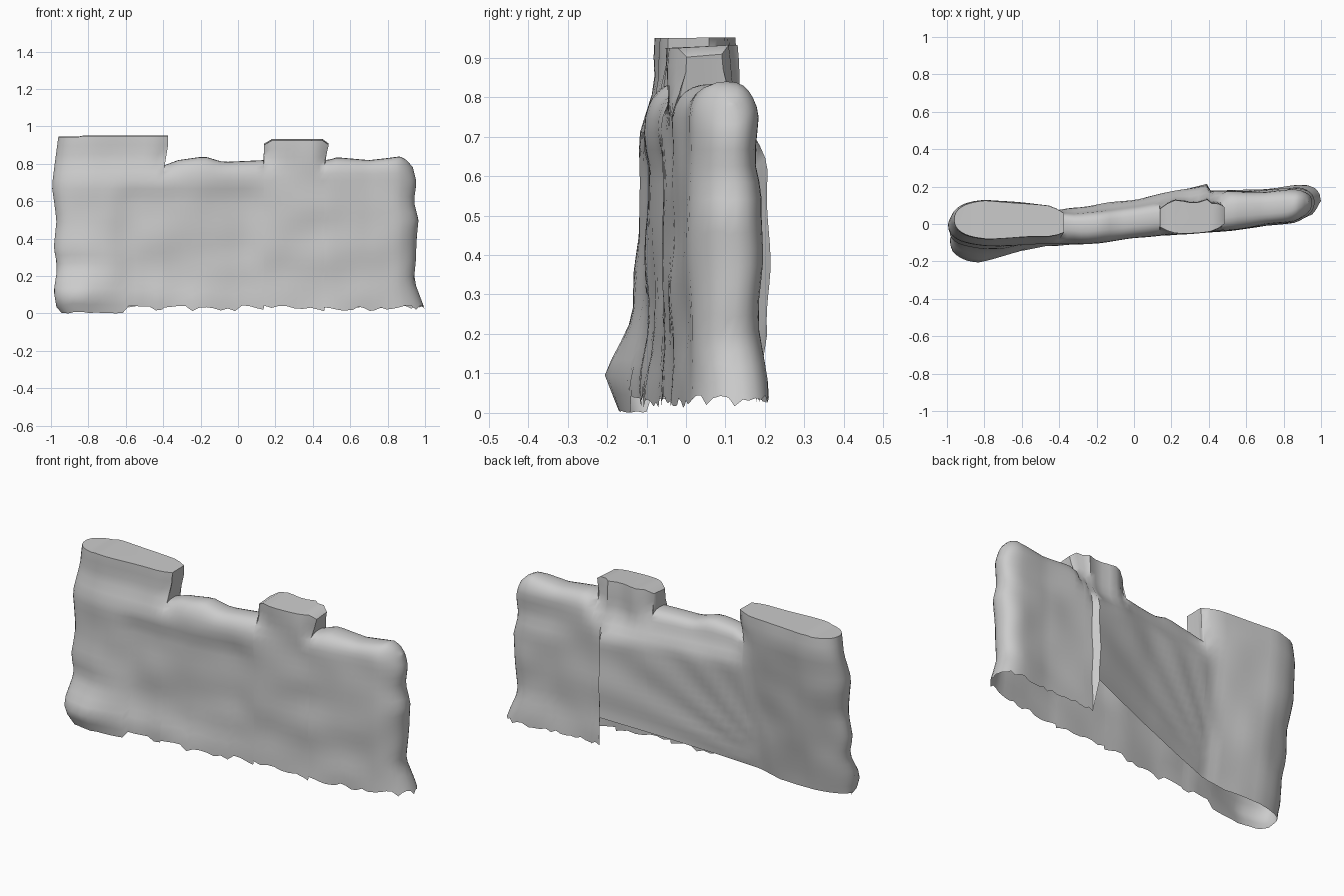
import bpy, bmesh, math, random
from mathutils import Vector, noise

if "Cube" in bpy.data.objects:
    bpy.data.objects.remove(bpy.data.objects["Cube"])

random.seed(4)


def interp(pts, t):
    """Piecewise-linear lookup in a short profile."""
    if t <= pts[0][0]:
        return pts[0][1]
    for (a, p), (b, q) in zip(pts, pts[1:]):
        if t <= b:
            return p + (q - p) * (t - a) / (b - a)
    return pts[-1][1]


def ramp(a, b, t):
    """Smooth 0..1 step between a and b (either order)."""
    k = min(1, max(0, (t - a) / (b - a)))
    return k * k * (3 - 2 * k)


# Plan and elevation profiles, read along x
FRONT = [(-1, -.095), (-.8, -.115), (-.4, -.115), (-.2, -.1), (0, -.073), (.2, -.055),
         (.5, -.035), (.7, -.005), (.85, .012), (.95, .04)]
BACK = [(-1, .105), (-.8, .133), (-.6, .112), (-.45, .10), (0, .145), (.395, .21), (.405, .172),
        (.7, .175), (.95, .2)]
TOP = [(-.4, .79), (-.32, .82), (-.18, .84), (-.08, .81), (.14, .82), (.48, .82), (.53, .835),
       (.7, .82), (.88, .84), (.92, .82), (.97, .76)]
# End outlines and forward-flaring foot, read along z
LEFT_X = [(0, -.94), (.03, -.97), (.12, -.985), (.25, -.965), (.35, -.985), (.5, -.97),
          (.68, -.995), (.8, -.98), (.95, -.96)]
RIGHT_X = [(.02, 1.0), (.1, .97), (.18, .94), (.27, .95), (.4, .955), (.5, .965), (.6, .94),
           (.7, .955), (.8, .93), (.9, .92)]
FOOT = [(0, .055), (.1, .092), (.25, .015), (.34, .02), (.45, .005), (.6, 0)]
RIGHT_WAVE = [(.06, .02), (.2, -.005), (.35, .002), (.55, .0), (.64, -.02), (.76, .003)]
Z_LOW = .71
ROWS, CAP = 16, 7


def bump(x, z, seed):
    return .013 * noise.noise(Vector((x * 4.5, seed, z * 5.5)))


def front_y(x, z):
    y = interp(FRONT, x) - min(1, max(0, (-.48 - x) / .35)) * interp(FOOT, z)
    # shallow recess under the parapet course, set-back of the raised block
    y += .016 * ramp(-.7, -.55, x) * ramp(.2, 0, x) * ramp(.05, .2, z) * ramp(.7, .62, z)
    y += .042 * ramp(.68, .86, z) * ramp(-.25, -.4, x)
    return y + bump(x, z, 1.7)


def back_y(x, z):
    lean = .12 * min(1, max(0, (.4 - x) / .85)) + .03 * ramp(-.65, -.95, x)
    y = interp(BACK, x) - lean * max(0, 1 - z / .85)
    # rear sheet meets the thinner parapet near the top
    y -= .045 * ramp(.64, .76, z) * ramp(-.5, -.3, x) * ramp(.42, .25, x)
    y -= .07 * ramp(.6, .8, z) * ramp(.2, .38, x) * ramp(.42, .395, x)
    y -= .04 * ramp(.68, .82, z) * ramp(.395, .42, x) * ramp(.5, .47, x)
    y += interp(RIGHT_WAVE, z) * ramp(.5, .85, x)
    # fan pleats radiating from the low left corner of the rear sheet
    if -.6 < x < .4:
        a = math.atan2(z - .03, x + .58)
        y += .004 * math.sin(a * 22) * ramp(.72, .6, z) * ramp(-.6, -.3, x)
    return y + bump(x, z, 8.3) * (.3 if -.5 < x < .4 else 1)


def back_foot(x):
    """Slanting lower edge of the fan-shaped rear sheet."""
    return .03 + .17 * (x + .6) if -.6 < x < .4 else .035


def column(bm, x, h, e, width, over, tilt):
    """One cross-section: up the front, over the top, down the back."""
    ragged = random.uniform(.01, .045) if x > -.6 else random.uniform(.0, .01)
    fr = [ragged + (Z_LOW - ragged) * i / ROWS for i in range(ROWS)]
    bf = back_foot(x) + (random.uniform(-.01, .01) if x > .4 else 0)
    bk = [Z_LOW + (bf - Z_LOW) * (i + 1) / ROWS for i in range(ROWS)]
    pts = [('f', z, 1) for z in fr]
    for i in range(CAP * 2 + 1):
        t = math.pi * i / (CAP * 2)
        if h > .88:              # raised block: upright sides, flat top
            q = min(i, CAP * 2 - i)
            s = min(1, q / 5)
            c = (1, 1, 1, 1, 1, .97, .5, 0)[q]
        else:                    # parapet: rounded top
            c, s = abs(math.cos(t)) ** e, max(0, math.sin(t)) ** e
        z = Z_LOW + (h - Z_LOW) * s + tilt * (i / CAP - 1) * s
        pts.append(('f' if i <= CAP else 'b', z, c if 0 < i < CAP * 2 else 1))
    pts += [('b', z, 1) for z in bk]
    out = []
    for side, z, k in pts:
        f, b = front_y(x, z), back_y(x, z)
        mid = (f + b) / 2
        w = width if abs(x) > .8 else 1 + (width - 1) * ramp(.74, .84, z)
        y = mid + ((f if side == 'f' else b) - mid) * k * w
        px = x + over * min(1, max(0, (z - .8) / .1))
        # follow the wavy outlines of the two ends
        if x < -.8:
            px = -.8 + (x + .8) / .17 * (-.8 - interp(LEFT_X, z))
        elif x > .8:
            px = .8 + (x - .8) / .15 * (interp(RIGHT_X, z) - .8)
        out.append(bm.verts.new((px, y, max(0, z))))
    return out


def end_width(u):
    return max(.12, max(0, 1 - u ** 2.6) ** .42)


# Stations along the wall: x, height, roundness, width, overhang, tilt
stations = []
for i in range(8):                                   # rounded left end
    u = math.cos(math.pi / 2 * i / 8)
    stations.append((-.83 - .14 * u, .945, .35, end_width(u), 0, .003))
for i in range(13):                                  # left raised block
    k = (.9, .7)[i - 11] if i > 10 else 1
    stations.append((-.83 + .0355 * i, .95, .3, k, .03 * ramp(7, 12, i), .003))
for i in range(15):                                  # low parapet
    x = -.396 + .532 * i / 14
    stations.append((x, interp(TOP, x), .75, 1, 0, 0))
for i, k in enumerate((.55, .8, .95, 1, 1, 1, 1, .95, .8, .55)):   # small raised block
    hh = .905 if i in (0, 9) else .928
    x = (.14, .18, .22, .26, .3, .345, .39, .41, .435, .46)[i]
    stations.append((x, hh, .4, k, .025 * ramp(6, 9, i), .013))
for i in range(13):                                  # low parapet, right
    x = .464 + .36 * i / 12
    stations.append((x, interp(TOP, x), .75, 1, 0, 0))
for i in range(1, 9):                                # rounded right end
    u = math.sin(math.pi / 2 * i / 8)
    x = .83 + .12 * u
    stations.append((x, interp(TOP, x), .8, end_width(u), 0, 0))

bm = bmesh.new()
cols = [column(bm, *s) for s in stations]
for a, b in zip(cols, cols[1:]):
    for j in range(len(a) - 1):
        bm.faces.new((a[j], b[j], b[j + 1], a[j + 1]))
# close the narrow slits at both ends; the underside stays open
for c in (cols[0], cols[-1]):
    n = len(c)
    m = n // 2
    for j in range(m - 1):
        bm.faces.new((c[j], c[j + 1], c[n - 2 - j], c[n - 1 - j]))
    bm.faces.new((c[m - 1], c[m], c[m + 1]))
bmesh.ops.recalc_face_normals(bm, faces=bm.faces)

mesh = bpy.data.meshes.new("ruined_wall")
bm.to_mesh(mesh)
bm.free()
wall = bpy.data.objects.new("ruined_wall", mesh)
bpy.context.collection.objects.link(wall)
bpy.context.view_layer.objects.active = wall
wall.select_set(True)
bpy.ops.object.shade_smooth_by_angle(angle=math.radians(50))
